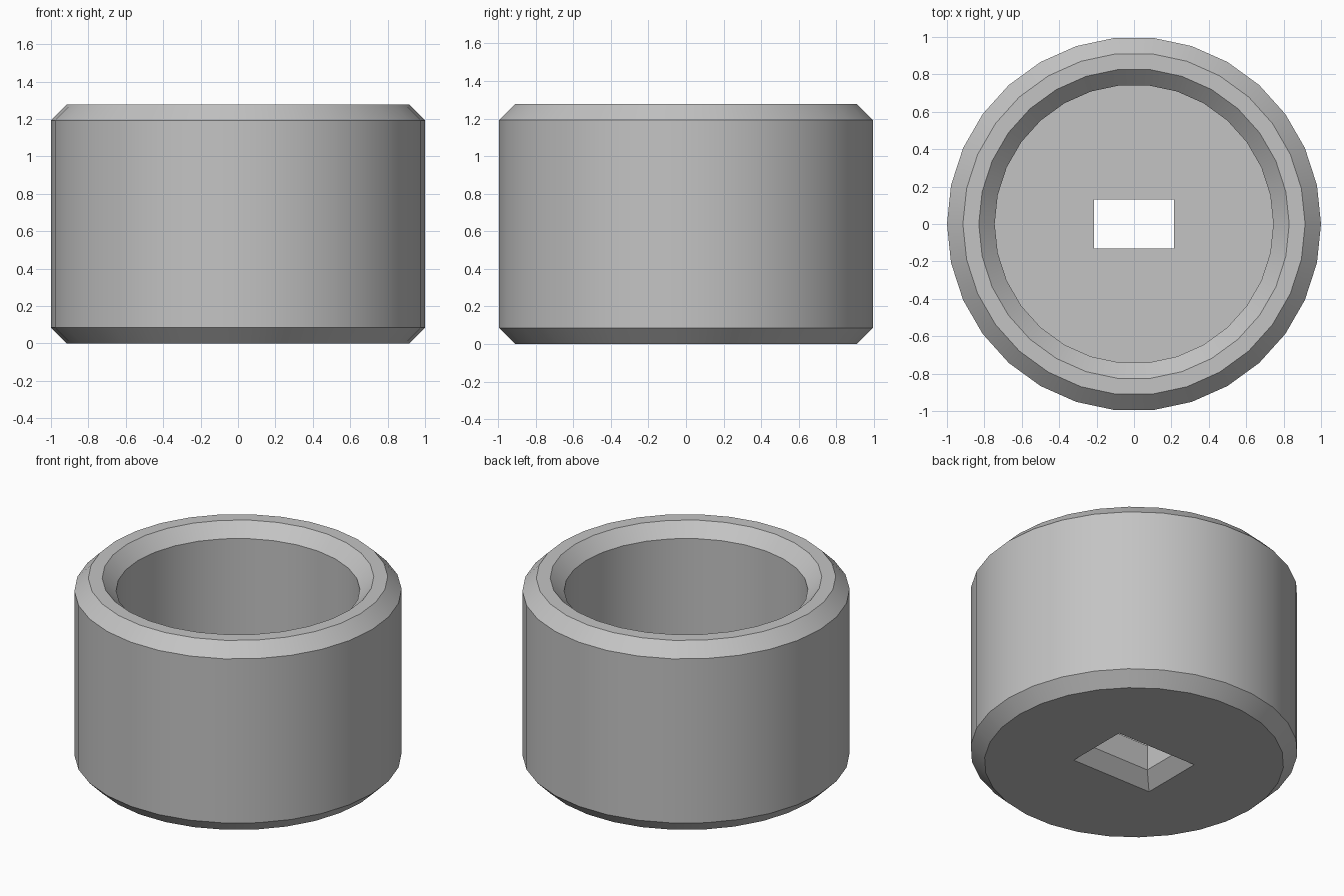
import bpy, bmesh
from math import cos, sin, tau

# Remove the default cube
if "Cube" in bpy.data.objects:
    bpy.data.objects.remove(bpy.data.objects["Cube"], do_unlink=True)

SIDES = 30
HEIGHT = 1.277
CHAMFER = 0.085
OUTER, INNER = 1.0, 0.745
FLOOR = 0.256
SLOT_X, SLOT_Y = 0.215, 0.13

# Plain grey for the whole body
grey = bpy.data.materials.new("plain grey")
grey.use_nodes = True
colour = (0.55, 0.55, 0.55, 1)
grey.diffuse_color = colour
grey.node_tree.nodes["Principled BSDF"].inputs["Base Color"].default_value = colour


def loft(name, rings):
    """Solid made of stacked closed rings, capped at both ends."""
    bm = bmesh.new()
    loops = [[bm.verts.new(p) for p in ring] for ring in rings]
    for low, high in zip(loops, loops[1:]):
        n = len(low)
        for i in range(n):
            j = (i + 1) % n
            bm.faces.new((low[i], low[j], high[j], high[i]))
    bm.faces.new(loops[0])
    bm.faces.new(loops[-1])
    bmesh.ops.recalc_face_normals(bm, faces=bm.faces)
    mesh = bpy.data.meshes.new(name)
    bm.to_mesh(mesh)
    bm.free()
    mesh.materials.append(grey)
    obj = bpy.data.objects.new(name, mesh)
    bpy.context.collection.objects.link(obj)
    return obj


def circle(r, z):
    return [(r * cos(tau * i / SIDES), r * sin(tau * i / SIDES), z) for i in range(SIDES)]


def rectangle(grow, z):
    x, y = SLOT_X + grow, SLOT_Y + grow
    return [(x, y, z), (-x, y, z), (-x, -y, z), (x, -y, z)]


# Cup: outside wall going up, rim, then inside wall down to the floor
profile = [
    (OUTER - CHAMFER, 0),
    (OUTER, CHAMFER),
    (OUTER, HEIGHT - CHAMFER),
    (OUTER - CHAMFER, HEIGHT),
    (INNER + CHAMFER, HEIGHT),
    (INNER, HEIGHT - CHAMFER),
    (INNER, FLOOR),
]
cup = loft("cup_body", [circle(r, z) for r, z in profile])

# Rectangular slot through the floor, flared at the underside
cutter = loft("slot_cutter", [
    rectangle(CHAMFER * 2, -CHAMFER),
    rectangle(0, CHAMFER),
    rectangle(0, FLOOR + 0.2),
])
cutter.hide_render = True
cut = cup.modifiers.new("slot", "BOOLEAN")
cut.operation = "DIFFERENCE"
cut.solver = "EXACT"
cut.object = cutter

bpy.ops.object.select_all(action="DESELECT")
cup.select_set(True)
bpy.context.view_layer.objects.active = cup
bpy.ops.object.modifier_apply(modifier=cut.name)
bpy.data.objects.remove(cutter, do_unlink=True)

# Smooth round walls, crisp chamfers
bpy.ops.object.shade_smooth_by_angle(angle=0.5)
